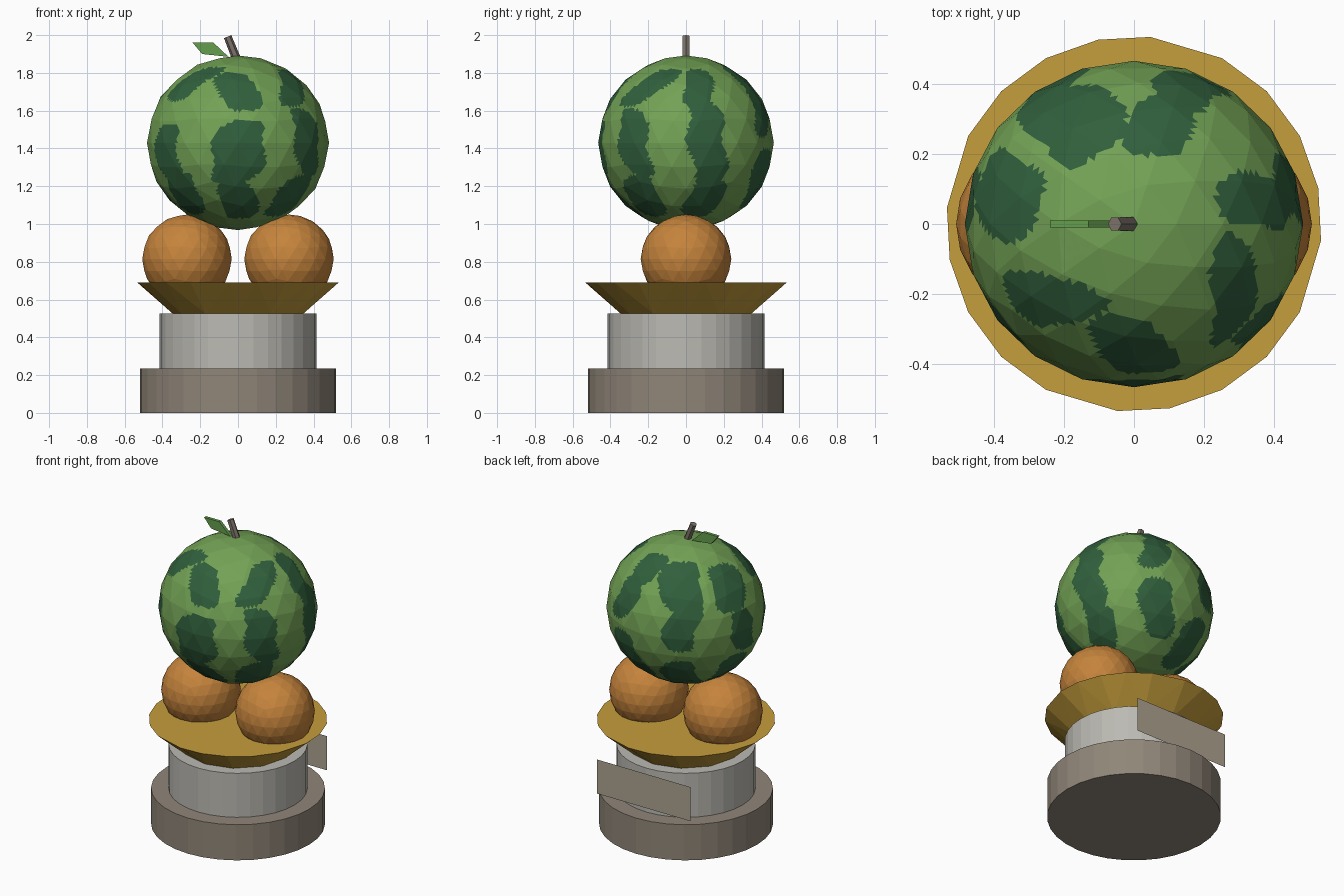
import bpy, bmesh
from math import sin, cos, atan2, hypot, pi, radians
from mathutils import Vector, Matrix

if "Cube" in bpy.data.objects:
    bpy.data.objects.remove(bpy.data.objects["Cube"])


def material(name, *rgb):
    mat = bpy.data.materials.new(name)
    mat.use_nodes = True
    mat.diffuse_color = (*rgb, 1)
    mat.node_tree.nodes["Principled BSDF"].inputs["Base Color"].default_value = (*rgb, 1)
    return mat


rind = material("light green rind", .17, .36, .09)
stripe = material("dark green stripe", .03, .115, .045)
orange = material("orange peel", .56, .23, .045)
gold = material("gold", .56, .34, .045)
steel = material("light steel", .50, .49, .45)
stone = material("taupe stone", .28, .24, .19)
plaque_tan = material("plaque tan", .42, .37, .28)
bark = material("stem brown", .20, .165, .14)
leaf_green = material("leaf green", .13, .34, .075)


def finish(bm, name, *mats):
    mesh = bpy.data.meshes.new(name)
    bm.to_mesh(mesh)
    bm.free()
    for mat in mats:
        mesh.materials.append(mat)
    obj = bpy.data.objects.new(name, mesh)
    bpy.context.collection.objects.link(obj)
    return obj


def cylinder(name, mat, radius, low, high, sides=32):
    bm = bmesh.new()
    bmesh.ops.create_cone(bm, cap_ends=True, segments=sides, radius1=radius, radius2=radius,
                          depth=high - low, matrix=Matrix.Translation((0, 0, (low + high) / 2)))
    return finish(bm, name, mat)


def ball(centre, size):
    bm = bmesh.new()
    bmesh.ops.create_icosphere(bm, subdivisions=3, radius=1)
    bmesh.ops.scale(bm, vec=size, verts=bm.verts)
    bmesh.ops.translate(bm, vec=centre, verts=bm.verts)
    return bm


# Pedestal
cylinder("pedestal_base", stone, .52, 0, .235)
cylinder("pedestal_drum", steel, .415, .235, .525)

# Plaque standing just behind the drum
bm = bmesh.new()
corners = [(-.34, .275), (.34, .275), (.34, .5), (-.34, .5)]
bm.faces.new([bm.verts.new((x, .44, z)) for x, z in reversed(corners)])
finish(bm, "back_plaque", plaque_tan)

# Faceted dish: uneven rim above a coarser foot
bm = bmesh.new()
for quarter in range(4):
    for angle in (62, 85, 101, 118, 135):
        a = radians(angle + 90 * quarter)
        bm.verts.new((.535 * cos(a), .535 * sin(a), .69))
for i in range(12):
    a = i * pi / 6
    bm.verts.new((.345 * cos(a), .345 * sin(a), .525))
bmesh.ops.convex_hull(bm, input=bm.verts)
bmesh.ops.recalc_face_normals(bm, faces=bm.faces)
finish(bm, "dish", gold)

# Two oranges side by side
for side, name in ((-1, "right_orange"), (1, "left_orange")):
    finish(ball((side * .27, 0, .815), (.237, .24, .235)), name, orange)

# Stripe patches: bearing in degrees, height, half width, half height, lean
patches = [
    (270, 1.70, .11, .10, -.2), (270, 1.38, .14, .17, .2), (270, 1.13, .10, .10, 0),
    (324, 1.72, .10, .10, .7), (323, 1.43, .10, .18, -.2), (321, 1.15, .11, .11, .3),
    (10, 1.72, .08, .10, 0), (14, 1.43, .10, .23, -.1), (16, 1.14, .10, .10, 0),
    (76, 1.77, .09, .07, .5), (67, 1.59, .09, .13, .2), (70, 1.24, .11, .16, -.2),
    (120, 1.71, .13, .12, 0), (122, 1.50, .10, .16, .2), (120, 1.14, .11, .13, 0),
    (167, 1.68, .12, .12, 0), (172, 1.42, .09, .14, -.3), (169, 1.16, .11, .11, .2),
    (222, 1.74, .10, .09, .6), (215, 1.38, .10, .15, 0), (220, 1.16, .11, .11, .5),
]


def is_striped(point):
    bearing, reach = atan2(point.y, point.x), hypot(point.x, point.y)
    for degrees, height, wide, tall, lean in patches:
        turn = (bearing - radians(degrees) + pi) % (2 * pi) - pi
        rise = point.z - height
        across = turn * reach - lean * rise + .02 * sin(24 * rise + degrees)
        if abs(across / wide) ** 3 + abs(rise / tall) ** 3 < 1:
            return True
    return False


# Melon: faceted ball, each facet cut finely so the stripes can be coloured
bm = ball((0, 0, 1.43), (.482, .465, .462))
bmesh.ops.subdivide_edges(bm, edges=bm.edges, cuts=5, use_grid_fill=True)
for face in bm.faces:
    face.material_index = int(is_striped(face.calc_center_median()))
finish(bm, "melon", rind, stripe)

# Stem leaning to the right
bm = bmesh.new()
foot, tip = Vector((-.01, 0, 1.88)), Vector((-.055, 0, 1.992))
lean = (tip - foot).to_track_quat("Z", "Y").to_matrix().to_4x4()
bmesh.ops.create_cone(bm, cap_ends=True, segments=6, radius1=.023, radius2=.021,
                      depth=(tip - foot).length, matrix=Matrix.Translation((foot + tip) / 2) @ lean)
finish(bm, "stem", bark)

# Leaf: thin extruded diamond
bm = bmesh.new()
outline = [(-.24, 1.96), (-.13, 1.96), (-.05, 1.885), (-.19, 1.9)]
face = bm.faces.new([bm.verts.new((x, -.01, z)) for x, z in outline])
grown = bmesh.ops.extrude_face_region(bm, geom=[face])["geom"]
bmesh.ops.translate(bm, vec=(0, .02, 0), verts=[g for g in grown if isinstance(g, bmesh.types.BMVert)])
bmesh.ops.recalc_face_normals(bm, faces=bm.faces)
finish(bm, "leaf", leaf_green)
